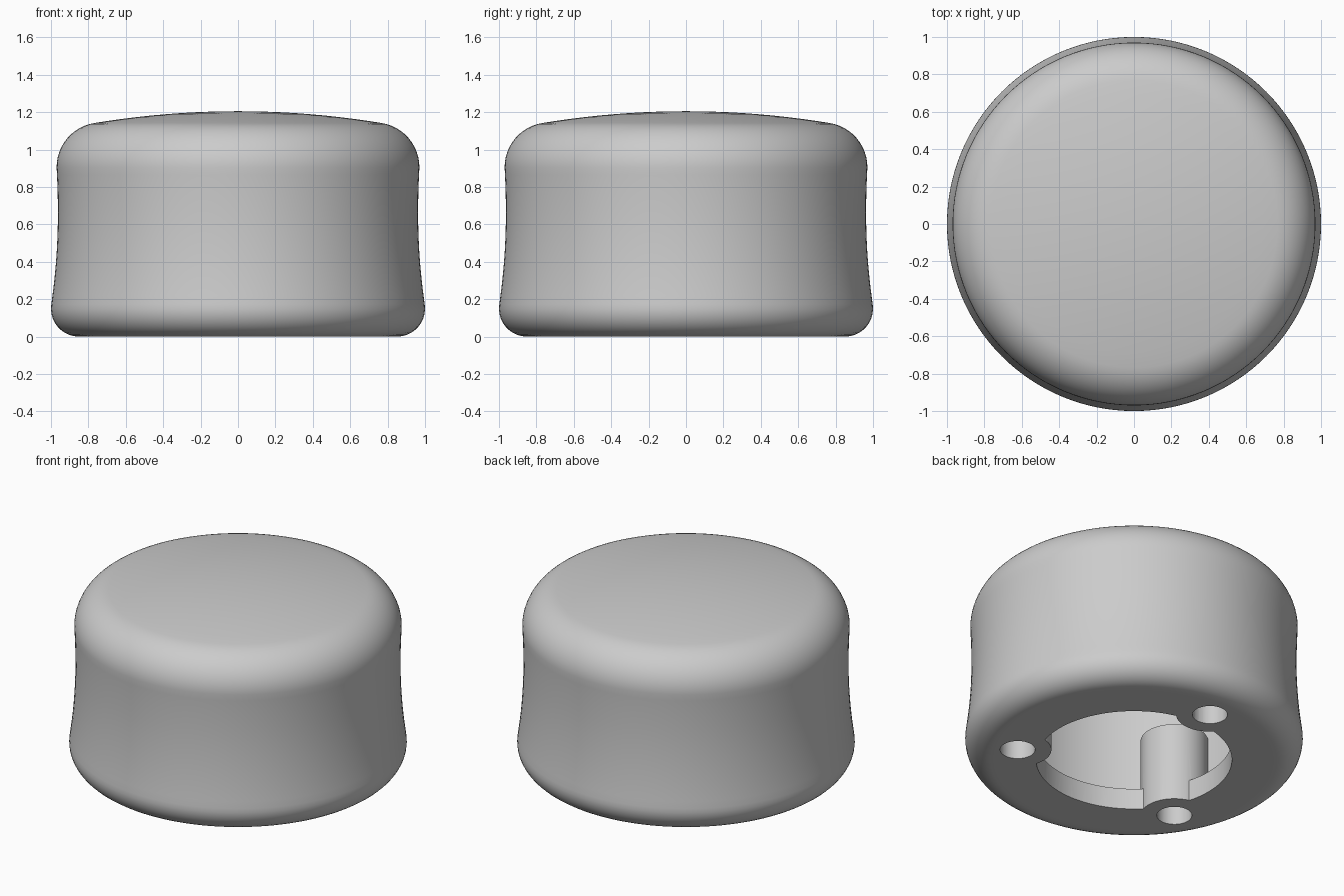
import bpy, bmesh
from math import sin, cos, pi, radians
from mathutils import Vector

cube = bpy.data.objects.get("Cube")
if cube:
    bpy.data.objects.remove(cube, do_unlink=True)

grey = bpy.data.materials.new("light_grey")
grey.use_nodes = True
colour = (0.6, 0.6, 0.6, 1)
grey.diffuse_color = colour
grey.node_tree.nodes["Principled BSDF"].inputs["Base Color"].default_value = colour


def lathe(name, profile, steps=96, centre=(0, 0)):
    """Spin an (r, z) profile about a vertical axis into a solid."""
    bm = bmesh.new()
    verts = [bm.verts.new((r, 0, z)) for r, z in profile]
    edges = [bm.edges.new(pair) for pair in zip(verts, verts[1:])]
    bmesh.ops.spin(bm, geom=verts + edges, cent=(0, 0, 0), axis=(0, 0, 1),
                   angle=2 * pi, steps=steps, use_merge=True)
    bmesh.ops.remove_doubles(bm, verts=bm.verts[:], dist=0.0001)
    bmesh.ops.translate(bm, verts=bm.verts[:], vec=Vector((*centre, 0)))
    bmesh.ops.recalc_face_normals(bm, faces=bm.faces[:])
    mesh = bpy.data.meshes.new(name)
    bm.to_mesh(mesh)
    bm.free()
    mesh.materials.append(grey)
    obj = bpy.data.objects.new(name, mesh)
    bpy.context.collection.objects.link(obj)
    return obj


def cylinder(name, radius, bottom, top, centre):
    return lathe(name, [(0, bottom), (radius, bottom), (radius, top), (0, top)], 40, centre)


def subtract(target, cutter):
    """Cut one solid from another and discard the cutter."""
    cutter.hide_render = True
    mod = target.modifiers.new("cut", 'BOOLEAN')
    mod.operation = 'DIFFERENCE'
    mod.solver = 'EXACT'
    mod.object = cutter
    bpy.context.view_layer.objects.active = target
    bpy.ops.object.modifier_apply(modifier=mod.name)
    bpy.data.objects.remove(cutter, do_unlink=True)


def arc(r, z, radius, start, end, n):
    angles = [radians(start + (end - start) * i / n) for i in range(n + 1)]
    return [(r + radius * cos(a), z + radius * sin(a)) for a in angles]


# Knob body: rounded foot, waisted side, rounded shoulder, shallow dome
profile = [(0, 0), (0.82, 0)] + arc(0.85, 0.15, 0.15, -90, 9, 10)
for i in range(1, 18):
    z = 0.176 + 0.729 * i / 18
    t = (z - 0.66) / (0.245 if z > 0.66 else 0.484)
    profile.append((0.963 + (0.007 if z > 0.66 else 0.035) * t * t, z))
profile += arc(0.73, 0.905, 0.24, 0, 81, 12)
for i in range(9, -1, -1):
    r = 0.0767 * i
    profile.append((r, 1.205 - 0.063 * (r / 0.767) ** 2))
body = lathe("knob_body", profile, 128)

# Hollow underside: narrow mouth with a lip, wider chamber above it
hollow = lathe("hollow_cutter", [(0, -0.1), (0.58, -0.1), (0.58, 0.137),
                                 (0.78, 0.137), (0.78, 0.95), (0, 0.95)])
spots = [(0.7 * cos(radians(a)), 0.7 * sin(radians(a))) for a in (90, 210, 330)]

# Screw posts stay standing inside the hollow
for spot in spots:
    subtract(hollow, cylinder("post_cutter", 0.2, -0.2, 0.51, spot))
subtract(body, hollow)

# Screw holes up through the posts
for spot in spots:
    subtract(body, cylinder("hole_cutter", 0.104, -0.1, 0.42, spot))

bpy.ops.object.select_all(action='DESELECT')
body.select_set(True)
bpy.context.view_layer.objects.active = body
bpy.ops.object.shade_smooth_by_angle(angle=radians(30))
